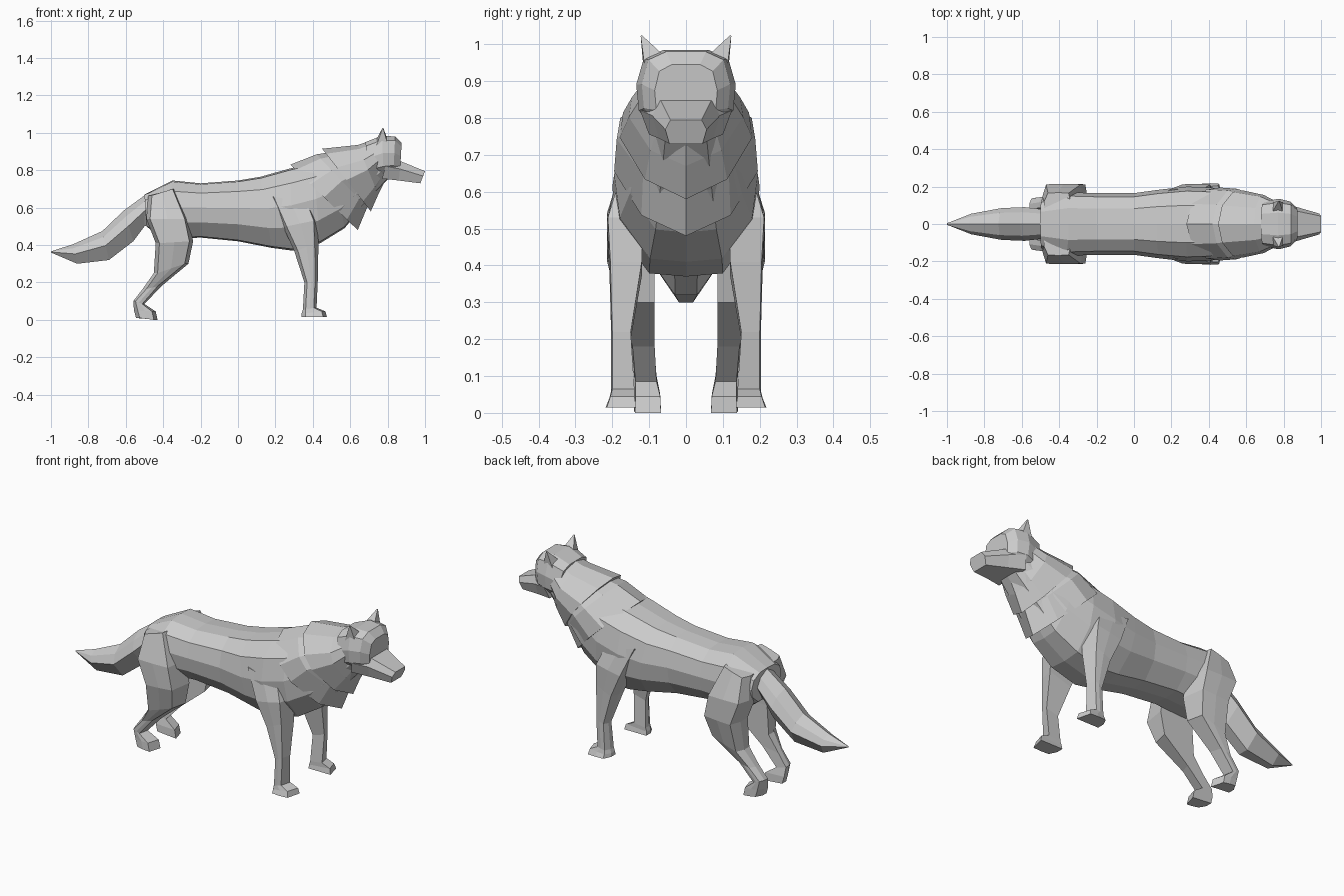
import bpy, bmesh


def loft(name, rings, mirror=False):
    """Skin a list of equal-length point rings and cap both ends."""
    bm = bmesh.new()
    vs = [[bm.verts.new(p) for p in r] for r in rings]
    n = len(rings[0])
    for a, b in zip(vs, vs[1:]):
        for i in range(n):
            j = (i + 1) % n
            bm.faces.new((a[i], a[j], b[j], b[i]))
    bm.faces.new(vs[0])
    bm.faces.new(vs[-1])
    bmesh.ops.recalc_face_normals(bm, faces=bm.faces)
    me = bpy.data.meshes.new(name)
    bm.to_mesh(me)
    bm.free()
    ob = bpy.data.objects.new(name, me)
    bpy.context.collection.objects.link(ob)
    if mirror:
        m = ob.modifiers.new("mirror", 'MIRROR')
        m.use_axis = (False, True, False)
    return ob


def section(profile, xt, zt, xb, zb, w):
    """Symmetric ring between a top and a bottom point, half-width w."""
    half = [(y * w, xb + (xt - xb) * t, zb + (zt - zb) * t) for y, t in profile]
    pts = [(x, y, z) for y, x, z in half]
    pts += [(x, -y, z) for y, x, z in reversed(half) if y > 0]
    return pts


def limb_ring(xb, zb, xf, zf, yi, yo):
    """Six-sided leg ring: back edge, front edge, inner and outer y."""
    s = min(0.02, (xf - xb) * 0.2)
    xm, zm = (xb + xf) / 2, (zb + zf) / 2
    return [(xb, yi, zb), (xf, yi, zf), (xf - s, yo, zf),
            (xm, yo + 0.003, zm), (xb + s, yo, zb), (xb, (yi + yo) / 2, zb)]


BODY = [(0, 1), (.5, .98), (.88, .82), (1, .55), (.92, .28), (.5, .02), (0, 0)]
RUFF = [(0, 1), (.55, .92), (.95, .7), (1, .5), (.62, .16), (0, 0)]
HEAD = [(.45, 1), (.85, .9), (1, .6), (.95, .3), (.45, 0)]
TAIL = [(0, 1), (.7, .8), (1, .5), (.35, 0)]
SNOUT = [(.75, 1), (1, .6), (.8, 0)]

# Torso and neck
loft("body", [section(BODY, *r) for r in [
    (-.50, .67, -.49, .50, .13), (-.35, .745, -.40, .43, .17),
    (-.20, .73, -.20, .44, .165), (0, .745, 0, .42, .165),
    (.12, .765, .18, .385, .185), (.28, .81, .29, .37, .20),
    (.40, .84, .44, .41, .195), (.50, .87, .57, .49, .165),
    (.60, .90, .66, .60, .14), (.72, .95, .80, .75, .11)]])

# Two overlapping fur collars
loft("rear_ruff", [section(RUFF, *r) for r in [
    (.28, .83, .64, .48, .195), (.42, .885, .69, .60, .188), (.58, .91, .74, .68, .14)]])
loft("front_ruff", [section(RUFF, *r) for r in [
    (.45, .915, .71, .58, .18), (.64, .935, .75, .67, .155), (.73, .965, .79, .75, .12)]])

# Head and muzzle
loft("head", [section(HEAD, *r) for r in [
    (.68, .95, .72, .74, .12), (.77, .985, .78, .75, .135),
    (.84, .98, .83, .76, .12), (.875, .945, .865, .77, .085)]])
loft("muzzle", [section(SNOUT, *r) for r in [
    (.80, .865, .77, .755, .125), (.87, .848, .86, .745, .092),
    (1.0, .795, .975, .73, .056)]])

# Pointed ears
loft("ear", [
    [(.80, .055, .965), (.80, .112, .94), (.74, .115, .93), (.74, .065, .965)],
    [(.777, .12, 1.025), (.777, .123, 1.022), (.772, .123, 1.022), (.772, .12, 1.025)]],
    mirror=True)

# Tail
loft("tail", [section(TAIL, *r) for r in [
    (-.44, .69, -.45, .52, .07), (-.50, .665, -.50, .50, .08),
    (-.61, .585, -.56, .42, .09), (-.725, .475, -.69, .32, .085),
    (-.88, .405, -.86, .30, .055), (-1.0, .366, -1.0, .36, .004)]])

# Legs
loft("front_leg", [limb_ring(*r) for r in [
    (.17, .66, .39, .62, .12, .185), (.24, .50, .425, .53, .12, .212),
    (.30, .37, .43, .41, .12, .205), (.355, .20, .427, .22, .15, .20),
    (.347, .055, .42, .065, .14, .20), (.34, .035, .468, .045, .14, .205),
    (.34, .015, .475, .015, .135, .215)]], mirror=True)
loft("hind_leg", [limb_ring(*r) for r in [
    (-.48, .665, -.33, .70, .08, .165), (-.49, .54, -.265, .54, .08, .212),
    (-.44, .41, -.24, .42, .085, .212), (-.45, .25, -.265, .30, .085, .175),
    (-.51, .165, -.41, .18, .085, .145), (-.56, .10, -.50, .085, .08, .137),
    (-.556, .05, -.44, .045, .07, .137), (-.545, .01, -.43, 0, .068, .138)]],
    mirror=True)
